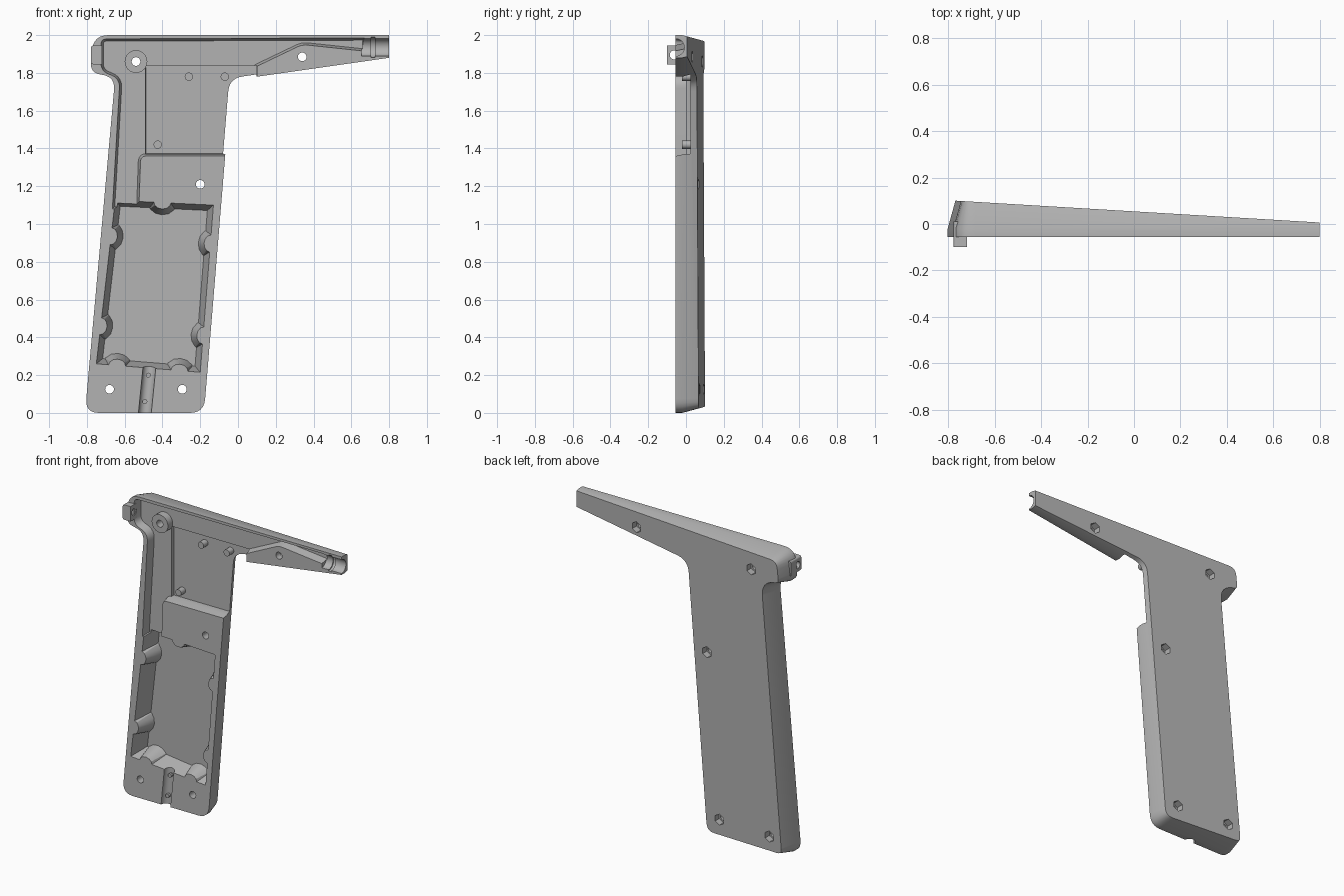
import bpy, bmesh, math
from mathutils import Vector

cube = bpy.data.objects.get("Cube")
if cube:
    bpy.data.objects.remove(cube, do_unlink=True)

FRONT = -0.055

grey = bpy.data.materials.new("plastic_grey")
grey.use_nodes = True
colour = (0.45, 0.45, 0.45, 1)
grey.diffuse_color = colour
grey.node_tree.nodes["Principled BSDF"].inputs["Base Color"].default_value = colour


def back(x):
    """Sloping rear face of the shell."""
    return 0.1 - 0.06 * (x + 0.76)


def flat(y):
    return lambda x: y


def rounded(corners, steps=6):
    """Turn (x, z, radius) corners into an outline with soft corners."""
    out = []
    n = len(corners)
    for i, c in enumerate(corners):
        p = Vector(c[:2])
        r = c[2] if len(c) > 2 else 0
        if not r:
            out.append(p)
            continue
        a = p + (Vector(corners[i - 1][:2]) - p).normalized() * r
        b = p + (Vector(corners[(i + 1) % n][:2]) - p).normalized() * r
        for k in range(steps + 1):
            t = k / steps
            out.append(a * (1 - t) ** 2 + p * 2 * t * (1 - t) + b * t * t)
    return out


def inset(pts, amount):
    """Move each outline point inwards; amount depends on the point."""
    n = len(pts)
    area = sum(pts[i - 1].cross(pts[i]) for i in range(n))
    side = 1 if area > 0 else -1
    out = []
    for i, p in enumerate(pts):
        d1 = (p - pts[i - 1]).normalized()
        d2 = (pts[(i + 1) % n] - p).normalized()
        n1, n2 = Vector((-d1.y, d1.x)) * side, Vector((-d2.y, d2.x)) * side
        m = (n1 + n2).normalized()
        out.append(p + m * amount(p) / max(m.dot(n1), 0.5))
    return out


def finish(name, bm):
    bmesh.ops.recalc_face_normals(bm, faces=bm.faces)
    me = bpy.data.meshes.new(name)
    bm.to_mesh(me)
    bm.free()
    me.materials.append(grey)
    ob = bpy.data.objects.new(name, me)
    bpy.context.collection.objects.link(ob)
    return ob


def loft(name, rings):
    """Solid through rings of (outline, depth function)."""
    bm = bmesh.new()
    loops = [[bm.verts.new((p.x, f(p.x), p.y)) for p in pts] for pts, f in rings]
    for a, b in zip(loops, loops[1:]):
        for i in range(len(a)):
            bm.faces.new((a[i - 1], a[i], b[i], b[i - 1]))
    bm.faces.new(loops[0])
    bm.faces.new(loops[-1])
    return finish(name, bm)


def rod(name, start, end, r, sides=24):
    start, end = Vector(start), Vector(end)
    bm = bmesh.new()
    bmesh.ops.create_cone(bm, cap_ends=True, segments=sides, radius1=r, radius2=r,
                          depth=(end - start).length)
    turn = (end - start).to_track_quat('Z', 'Y').to_matrix().to_4x4()
    bmesh.ops.transform(bm, matrix=turn, verts=bm.verts)
    bmesh.ops.translate(bm, vec=(start + end) / 2, verts=bm.verts)
    return finish(name, bm)


def combine(target, tool, op='DIFFERENCE'):
    mod = target.modifiers.new(op.lower(), 'BOOLEAN')
    mod.operation, mod.object, mod.solver = op, tool, 'EXACT'
    bpy.context.view_layer.objects.active = target
    bpy.ops.object.modifier_apply(modifier=mod.name)
    bpy.data.objects.remove(tool, do_unlink=True)


def pocket(target, pts, depth, draft):
    """Cut a recess with sloping walls from the front."""
    tool = loft("pocket_cutter", [(pts, flat(FRONT - 0.02)), (pts, flat(FRONT)),
                                  (inset(pts, lambda p: draft), depth)])
    combine(target, tool)


def bumpy(a, b, places, r=0.045):
    """Edge from a to b with round bumps pushing to its left."""
    a, b = Vector(a), Vector(b)
    along = (b - a).normalized()
    left = Vector((-along.y, along.x))
    out = [a]
    for t in places:
        c = a.lerp(b, t)
        for k in range(7):
            ang = math.pi * (1 - k / 6)
            out.append(c + along * r * math.cos(ang) + left * r * 0.75 * math.sin(ang))
    return out


# Outer shell: straight lip at the front, drafted sides, sloping back
outline = rounded([
    (-0.765, 2.0, 0.08), (0.8, 2.0), (0.8, 1.88), (0.1, 1.78), (-0.035, 1.76, 0.06),
    (-0.18, 0, 0.075), (-0.81, 0, 0.075), (-0.65, 1.78, 0.07), (-0.785, 1.8, 0.06)])
rear = inset(outline, lambda p: 0.27 * (back(p.x) + 0.02))
for p, q in zip(outline, rear):
    if p.x > 0.79:
        q.x = p.x
shell = loft("handle_shell", [(outline, flat(FRONT)), (outline, flat(-0.02)), (rear, back)])

# Upper recess running along the arm and down the wire channel
upper = rounded([
    (-0.725, 1.98, 0.03), (0.67, 1.985), (0.67, 1.915), (0.34, 1.95, 0.03), (0.1, 1.835),
    (0.1, 1.6), (0.05, 1.36), (-0.515, 1.36, 0.03), (-0.525, 1.08), (-0.665, 1.08),
    (-0.625, 1.77, 0.05), (-0.725, 1.81, 0.04)])
pocket(shell, upper, flat(0.0), 0.012)

# Deeper panel bed, open towards the front of the grip
panel = rounded([(-0.49, 1.84), (0.1, 1.84), (0.1, 1.6), (0.05, 1.37), (-0.49, 1.37)])
pocket(shell, panel, flat(0.025), 0.002)

# Battery bay with retaining bumps
tl, bl, br, tr = (-0.65, 1.125), (-0.75, 0.26), (-0.2, 0.215), (-0.13, 1.1)
bay = (bumpy(tl, bl, [0.22, 0.77]) + bumpy(bl, br, [0.2, 0.8])
       + bumpy(br, tr, [0.22, 0.77]) + bumpy(tr, tl, [0.52]))
pocket(shell, bay, lambda x: back(x) - 0.025, 0.03)

# Screw boss and locating posts
combine(shell, rod("screw_boss", (-0.54, -0.05, 1.86), (-0.54, 0.03, 1.86), 0.06), 'UNION')
for x, z in [(-0.26, 1.78), (-0.07, 1.78), (-0.425, 1.42)]:
    combine(shell, rod("post", (x, -0.02, z), (x, 0.04, z), 0.022, 16), 'UNION')

# Screw holes with hexagonal nut seats at the back
for x, z in [(-0.54, 1.86), (0.34, 1.885), (-0.2, 1.21), (-0.68, 0.125), (-0.295, 0.125)]:
    combine(shell, rod("hole_cutter", (x, -0.2, z), (x, 0.2, z), 0.023))
    combine(shell, rod("nut_cutter", (x, back(x) - 0.045, z), (x, 0.2, z), 0.037, 6))

# Half-round nozzle seat with a ring groove at the arm tip
combine(shell, rod("nozzle_cutter", (0.655, FRONT, 1.935), (0.9, FRONT, 1.935), 0.046, 32))
combine(shell, rod("groove_cutter", (0.705, FRONT, 1.935), (0.725, FRONT, 1.935), 0.054, 32))

# Cable exit at the foot, with grip pins
combine(shell, rod("cable_cutter", (-0.467, FRONT, 0.26), (-0.503, FRONT, -0.1), 0.034))
for x, z in [(-0.475, 0.2), (-0.493, 0.06)]:
    rod("cable_pin", (x, -0.04, z), (x, -0.01, z), 0.013, 12)

# Lanyard tab with a cross hole
tab_shape = rounded([(-0.778, 1.845, 0.015), (-0.72, 1.845), (-0.72, 1.945), (-0.778, 1.945, 0.015)])
tab = loft("lanyard_tab", [(tab_shape, flat(-0.1)), (tab_shape, flat(0.01))])
combine(tab, rod("tab_cutter", (-0.9, -0.062, 1.895), (-0.6, -0.062, 1.895), 0.024))

for ob in list(bpy.context.scene.objects):
    if ob.type == 'MESH':
        bpy.ops.object.select_all(action='DESELECT')
        ob.select_set(True)
        bpy.context.view_layer.objects.active = ob
        bpy.ops.object.shade_smooth_by_angle(angle=math.radians(30))
